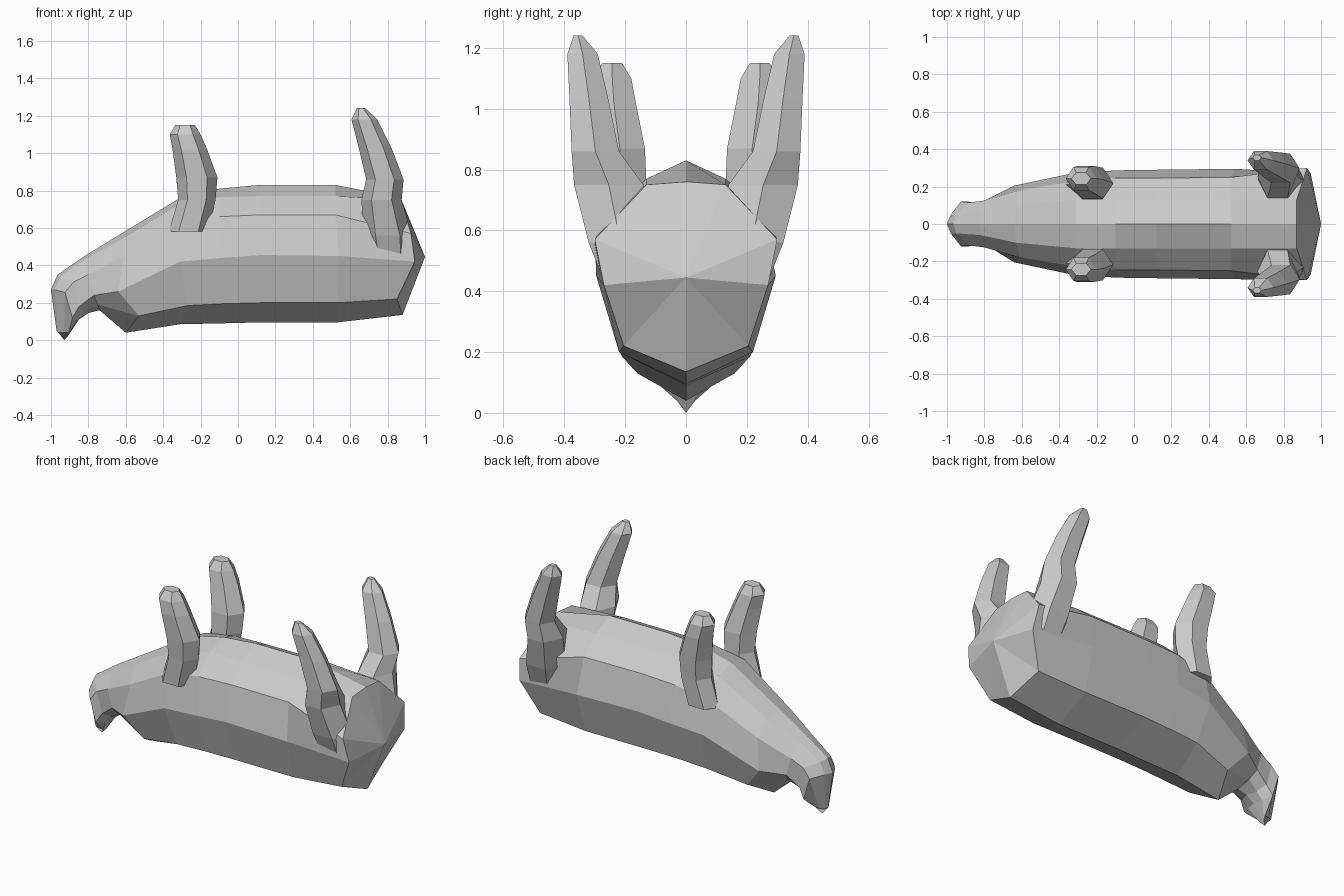
import bpy, bmesh, math


def loft(name, rings, tip=None):
    """Skin closed rings of points; the last end is a flat cap or fans to a tip."""
    bm = bmesh.new()
    rows = [[bm.verts.new(p) for p in ring] for ring in rings]
    n = len(rows[0])
    for a, b in zip(rows, rows[1:]):
        for i in range(n):
            j = (i + 1) % n
            bm.faces.new((a[i], a[j], b[j], b[i]))
    bm.faces.new(rows[0])
    if tip:
        t = bm.verts.new(tip)
        for i in range(n):
            bm.faces.new((rows[-1][i], rows[-1][(i + 1) % n], t))
    else:
        bm.faces.new(rows[-1])
    bmesh.ops.recalc_face_normals(bm, faces=bm.faces[:])
    me = bpy.data.meshes.new(name)
    bm.to_mesh(me)
    bm.free()
    ob = bpy.data.objects.new(name, me)
    bpy.context.collection.objects.link(ob)
    return ob


def full(half):
    """Close a half section (belly centre to spine centre) across y = 0."""
    return half + [(x, -y, z) for x, y, z in half[-2:0:-1]]


# Head: sections from the turned-down snout tip back to the neck
head = [
    [(-.97, 0, .05), (-.96, .015, .04), (-.93, .03, .04), (-.905, .03, .04), (-.91, .015, .02), (-.93, 0, 0)],
    [(-1.0, 0, .27), (-.98, .05, .27), (-.925, .12, .255), (-.885, .12, .12), (-.86, .06, .11), (-.85, 0, .11)],
    [(-.965, 0, .35), (-.95, .05, .34), (-.88, .115, .31), (-.85, .11, .18), (-.82, .06, .15), (-.80, 0, .145)],
    [(-.82, 0, .45), (-.82, .06, .43), (-.80, .125, .35), (-.77, .125, .24), (-.75, .08, .19), (-.74, 0, .16)],
]
# Trunk: chest to rump
trunk = [
    [(-.64, 0, .56), (-.63, .10, .535), (-.61, .18, .45), (-.64, .205, .26), (-.53, .16, .13), (-.60, 0, .04)],
    [(-.31, 0, .76), (-.31, .13, .73), (-.31, .23, .62), (-.31, .275, .42), (-.27, .21, .185), (-.31, 0, .085)],
    [(-.10, 0, .81), (-.10, .13, .765), (-.10, .245, .66), (-.08, .287, .44), (-.08, .215, .195), (-.08, 0, .09)],
    [(.12, 0, .83), (.12, .13, .77), (.12, .245, .67), (.12, .29, .455), (.12, .22, .20), (.12, 0, .095)],
    [(.52, 0, .83), (.52, .13, .77), (.52, .25, .67), (.54, .295, .45), (.53, .22, .20), (.53, 0, .095)],
    [(.87, 0, .76), (.87, .13, .75), (.925, .30, .57), (.945, .27, .42), (.85, .205, .22), (.88, 0, .135)],
]
loft("body", [full(s) for s in head + trunk], tip=(1.0, 0, .445))


def leg(name, sections):
    """Six-sided leg from (z, x0, x1, y0, y1) boxes, mirrored across y."""
    rings = []
    for z, x0, x1, y0, y1 in sections:
        cx, cy, rx, ry = (x0 + x1) / 2, (y0 + y1) / 2, (x1 - x0) / 2, (y1 - y0) / 2
        rings.append([(cx + rx * math.cos(a), cy + ry * math.sin(a) / .866, z)
                      for a in (k * math.pi / 3 for k in range(6))])
    ob = loft(name, rings)
    mod = ob.modifiers.new("mirror", 'MIRROR')
    mod.use_axis = (False, True, False)
    mod.use_mirror_merge = False


# Legs point upward, since the animal lies on its back
leg("front_legs", [
    (.58, -.37, -.16, .14, .28), (.75, -.32, -.12, .13, .29), (.87, -.33, -.11, .135, .30),
    (1.02, -.35, -.165, .165, .31), (1.10, -.365, -.20, .18, .305), (1.15, -.335, -.23, .21, .275)])
leg("hind_legs", [
    (.42, .70, .93, .12, .265), (.56, .67, .93, .11, .32), (.75, .66, .875, .14, .368), (.86, .685, .885, .22, .376),
    (1.03, .645, .82, .255, .383), (1.18, .607, .745, .29, .39), (1.24, .635, .68, .34, .37)])
